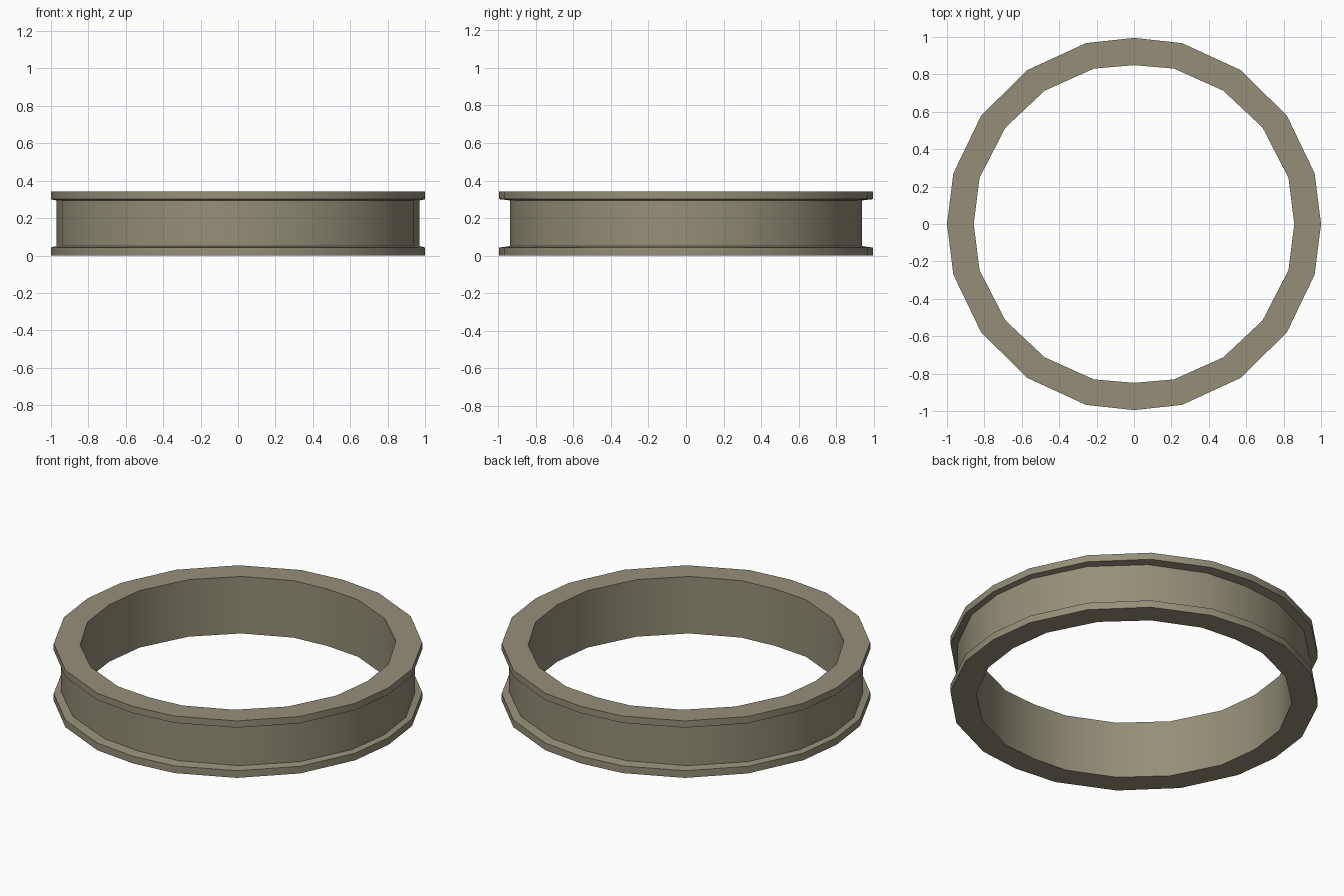
import bpy, bmesh

if "Cube" in bpy.data.objects:
    bpy.data.objects.remove(bpy.data.objects["Cube"])

# One quadrant of each 20-sided plan outline, from +x round to +y
RIM = [(1.0, 0), (0.966, 0.27), (0.817, 0.58), (0.57, 0.823), (0.257, 0.967), (0, 0.995)]
BORE = [(0.857, 0), (0.826, 0.246), (0.688, 0.515), (0.477, 0.713), (0.214, 0.831), (0, 0.849)]
GROOVE = [(x * 0.97, y * 0.943) for x, y in RIM]


def full_loop(q):
    """Mirror a quadrant into a closed counter-clockwise outline."""
    half = q + [(-x, y) for x, y in q[-2::-1]]
    return half + [(x, -y) for x, y in half[-2:0:-1]]


# Cross-section of the ring: (outline, height), closed loop
SECTION = [(BORE, 0), (RIM, 0), (RIM, 0.043), (GROOVE, 0.051),
           (GROOVE, 0.294), (RIM, 0.301), (RIM, 0.342), (BORE, 0.342)]

bm = bmesh.new()
rings = [[bm.verts.new((x, y, z)) for x, y in full_loop(q)] for q, z in SECTION]
for i, a in enumerate(rings):
    b = rings[(i + 1) % len(rings)]
    n = len(a)
    for j in range(n):
        k = (j + 1) % n
        bm.faces.new((a[j], a[k], b[k], b[j]))
bmesh.ops.recalc_face_normals(bm, faces=bm.faces[:])
mesh = bpy.data.meshes.new("grooved_ring")
bm.to_mesh(mesh)
bm.free()

# Grooved ring with a flange at top and bottom
ring = bpy.data.objects.new("grooved_ring", mesh)
bpy.context.collection.objects.link(ring)
mat = bpy.data.materials.new("khaki grey")
mat.diffuse_color = (0.30, 0.275, 0.19, 1)
mat.use_nodes = True
mat.node_tree.nodes["Principled BSDF"].inputs["Base Color"].default_value = mat.diffuse_color
mesh.materials.append(mat)

# Smooth around the ring, crisp at the flange edges
bpy.context.view_layer.objects.active = ring
ring.select_set(True)
bpy.ops.object.shade_smooth_by_angle(angle=0.52)
